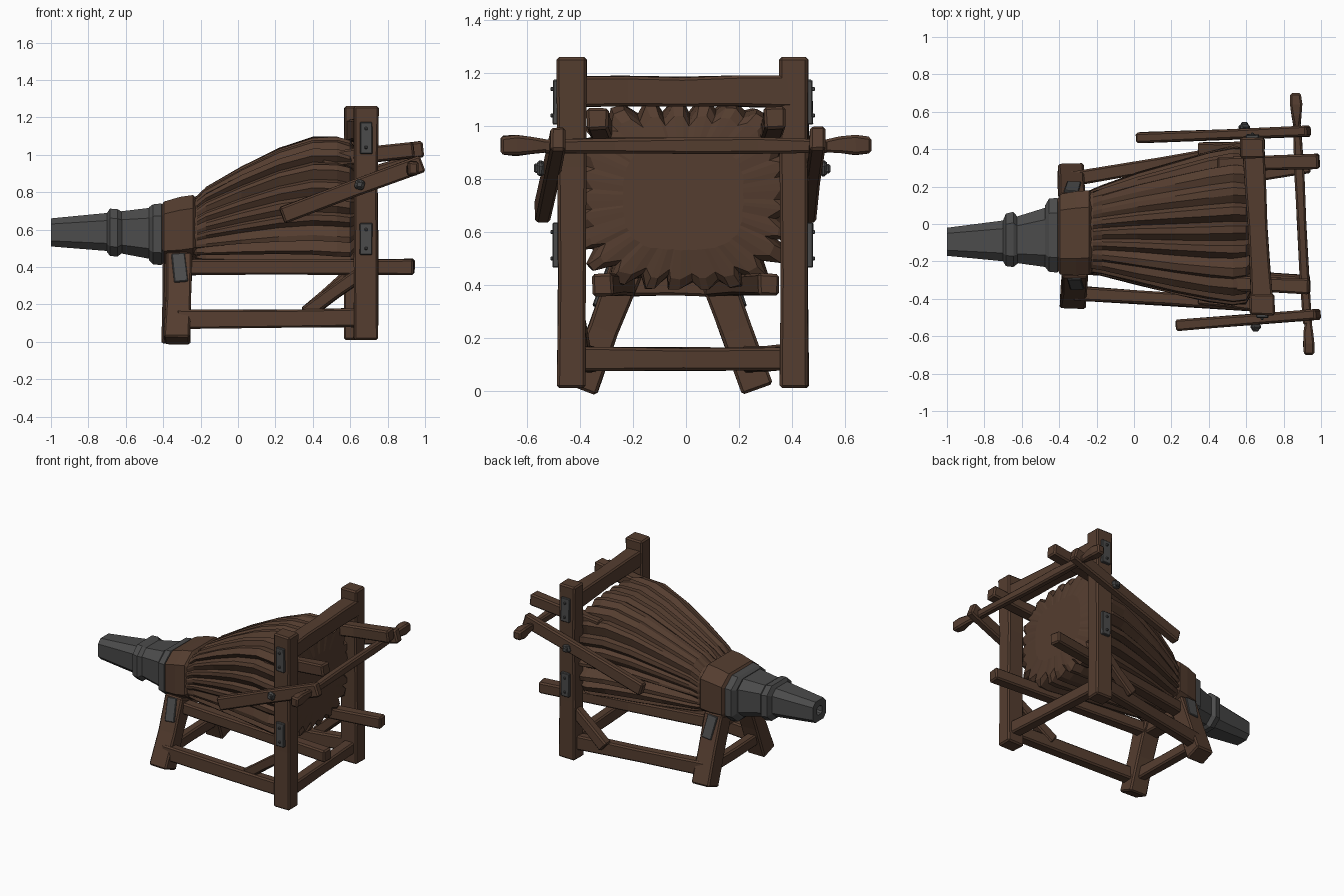
import bpy, bmesh, math, random
from mathutils import Vector

random.seed(4)
if "Cube" in bpy.data.objects:
    bpy.data.objects.remove(bpy.data.objects["Cube"], do_unlink=True)


def material(name, rgb):
    m = bpy.data.materials.new(name)
    m.use_nodes = True
    m.diffuse_color = (*rgb, 1)
    bsdf = m.node_tree.nodes["Principled BSDF"]
    bsdf.inputs["Base Color"].default_value = (*rgb, 1)
    bsdf.inputs["Roughness"].default_value = 0.9
    return m


BROWN = material("dark brown", (0.090, 0.047, 0.029))
IRON = material("dark iron", (0.070, 0.070, 0.070))


def finish(name, bm, mat, bevel=0.0):
    bmesh.ops.recalc_face_normals(bm, faces=bm.faces)
    mesh = bpy.data.meshes.new(name)
    bm.to_mesh(mesh)
    bm.free()
    mesh.materials.append(mat)
    ob = bpy.data.objects.new(name, mesh)
    bpy.context.collection.objects.link(ob)
    if bevel:
        mod = ob.modifiers.new("worn edges", "BEVEL")
        mod.width, mod.segments = bevel, 1
        mod.limit_method = "ANGLE"
        mod.angle_limit = math.radians(40)


def skin(bm, rings):
    """Join rings of points into a closed tube."""
    rows = [[bm.verts.new(p) for p in ring] for ring in rings]
    n = len(rows[0])
    for a, b in zip(rows, rows[1:]):
        for i in range(n):
            j = (i + 1) % n
            bm.faces.new((a[i], a[j], b[j], b[i]))
    bm.faces.new(rows[0])
    bm.faces.new(rows[-1])


def beam(name, p0, p1, w, h, mat=BROWN, up=(0, 0, 1), scales=(1, 0.95, 1), wobble=0.004, bevel=0.01):
    """Hand-hewn bar: w across, h along the up direction."""
    p0, p1 = Vector(p0), Vector(p1)
    d = (p1 - p0).normalized()
    side = d.cross(Vector(up)).normalized()
    top = side.cross(d)
    rings = []
    for k, s in enumerate(scales):
        c = p0.lerp(p1, k / (len(scales) - 1))
        rings.append([c + side * (a * w * s / 2 + random.uniform(-wobble, wobble))
                      + top * (b * h * s / 2 + random.uniform(-wobble, wobble))
                      for a, b in ((-1, -1), (1, -1), (1, 1), (-1, 1))])
    bm = bmesh.new()
    skin(bm, rings)
    finish(name, bm, mat, bevel)


def boxy_tube(name, sections, mat):
    """Square tube with chamfered corners along x; sections are x, y0, y1, z0, z1."""
    rings = []
    for x, y0, y1, z0, z1 in sections:
        ring = []
        for a, b in ((1, 1), (-1, 1), (-1, -1), (1, -1)):
            corner = [(a, b * 0.6), (a * 0.6, b)]
            for u, v in corner if a * b > 0 else corner[::-1]:
                ring.append(Vector((x, (y0 + y1 + u * (y1 - y0)) / 2, (z0 + z1 + v * (z1 - z0)) / 2)))
        rings.append(ring)
    bm = bmesh.new()
    skin(bm, rings)
    finish(name, bm, mat)


# Pleated bag: wide ridges and narrow valleys; columns are x, y0, y1, z0, z1, fold depth
PLEATS = 25
bag = [(-0.28, -0.25, 0.16, 0.44, 0.76, 0.0), (-0.22, -0.27, 0.19, 0.43, 0.78, 0.05),
       (-0.17, -0.28, 0.21, 0.42, 0.83, 0.08), (0.02, -0.33, 0.28, 0.41, 0.94, 0.10),
       (0.22, -0.38, 0.34, 0.40, 1.04, 0.10), (0.40, -0.42, 0.39, 0.39, 1.10, 0.10),
       (0.53, -0.44, 0.42, 0.38, 1.10, 0.11), (0.60, -0.43, 0.41, 0.38, 1.08, 0.13),
       (0.625, -0.38, 0.36, 0.42, 1.04, 0.10), (0.64, -0.24, 0.22, 0.53, 0.93, 0.02)]
depth = [random.uniform(0.6, 1.4) for _ in range(PLEATS)]
turn = [random.uniform(-0.03, 0.03) for _ in range(PLEATS * 3)]
rings = []
for x, y0, y1, z0, z1, fold in bag:
    ring = []
    for i in range(PLEATS * 3):
        a = 2 * math.pi * i / (PLEATS * 3) + turn[i]
        c, s = math.cos(a), math.sin(a)
        r = (abs(c) ** 3.2 + abs(s) ** 3.2) ** (-1 / 3.2)
        r *= 1 - (random.uniform(0, 0.02) if i % 3 else fold * depth[i // 3])
        ring.append(Vector((x, (y0 + y1 + r * c * (y1 - y0)) / 2, (z0 + z1 + r * s * (z1 - z0)) / 2)))
    rings.append(ring)
bm = bmesh.new()
skin(bm, rings)
finish("bellows_bag", bm, BROWN)

# Neck collar and iron nozzle with a small bore
boxy_tube("neck_collar", [(-0.41, -0.24, 0.13, 0.44, 0.73), (-0.395, -0.27, 0.16, 0.42, 0.75),
                          (-0.31, -0.275, 0.175, 0.42, 0.775), (-0.24, -0.27, 0.18, 0.43, 0.785),
                          (-0.22, -0.25, 0.16, 0.45, 0.76)], BROWN)
boxy_tube("nozzle", [(-0.93, -0.115, -0.075, 0.565, 0.605), (-1.0, -0.125, -0.065, 0.555, 0.615),
                     (-1.0, -0.17, -0.02, 0.51, 0.66), (-0.69, -0.20, 0.02, 0.485, 0.69),
                     (-0.40, -0.24, 0.11, 0.43, 0.725)], IRON)
boxy_tube("nozzle_band", [(-0.70, -0.20, 0.02, 0.48, 0.69), (-0.685, -0.225, 0.055, 0.46, 0.712),
                          (-0.645, -0.23, 0.065, 0.455, 0.71), (-0.62, -0.21, 0.035, 0.475, 0.695)], IRON)
boxy_tube("nozzle_flange", [(-0.475, -0.23, 0.10, 0.435, 0.72), (-0.455, -0.255, 0.135, 0.415, 0.735),
                            (-0.41, -0.26, 0.14, 0.41, 0.74), (-0.395, -0.23, 0.11, 0.43, 0.72)], IRON)

# Frame sides: s = -1 is the front side, s = 1 the back side
SIDES = {
    -1: dict(tag="front", post=(0.685, -0.432), foot=(-0.325, -0.398), head=-0.225, reach=0.94,
             lever=((0.235, -0.54, 0.675), (0.985, -0.485, 0.955)), bolt=(0.65, -0.545)),
    1: dict(tag="back", post=(0.633, 0.408), foot=(-0.34, 0.268), head=0.105, reach=0.99,
            lever=((0.02, 0.46, 0.675), (0.935, 0.497, 0.955)), bolt=(0.59, 0.515)),
}
for s, k in SIDES.items():
    tag = k["tag"]
    px, py = k["post"]
    fx, fy = k["foot"]
    beam(tag + "_post", (px, py, 0.01), (px, py, 1.26), 0.11, 0.132, up=(1, 0, 0), scales=(1, 0.97, 0.97, 1))
    beam(tag + "_leg", (fx, fy, 0.006), (fx + 0.01, k["head"], 0.46), 0.125, 0.14, up=(1, 0, 0))
    beam(tag + "_stretcher", (fx, fy - s * 0.03, 0.12), (px, py, 0.13), 0.075, 0.1)
    beam(tag + "_brace", (0.36, s * 0.40, 0.15), (px - 0.02, py, 0.37), 0.07, 0.075)
    beam(tag + "_lower_rail", (-0.35, k["head"], 0.40), (0.94, s * 0.315, 0.40), 0.08, 0.085)
    beam(tag + "_upper_rail", (0.45, s * 0.315, 0.97), (k["reach"], s * 0.335, 1.03), 0.08, 0.085)
    # Pumping lever with its pivot bolt
    beam(tag + "_lever", *k["lever"], 0.058, 0.092)
    bx, by = k["bolt"]
    beam(tag + "_pivot", (bx, py, 0.84), (bx, by + s * 0.03, 0.84), 0.035, 0.035, IRON, wobble=0.002, bevel=0.006)
    beam(tag + "_pivot_nut", (bx, by - s * 0.01, 0.84), (bx, by + s * 0.018, 0.84), 0.055, 0.055,
         IRON, up=(0.3, 0, 1), wobble=0.002, bevel=0.01)
    # Iron plates on the post and leg, post plates with two small rivets
    face = py + s * 0.06
    for label, z in (("upper", 1.09), ("lower", 0.55)):
        beam(f"{tag}_{label}_plate", (px, face, z - 0.085), (px, face, z + 0.085), 0.022, 0.068,
             IRON, up=(1, 0, 0), scales=(1, 1), wobble=0.003, bevel=0.004)
        for dz in (-0.05, 0.05):
            beam(f"{tag}_{label}_rivet", (px, face, z + dz), (px, face + s * 0.02, z + dz), 0.018, 0.018,
                 IRON, scales=(1, 0.8), wobble=0, bevel=0.003)
    slope = (k["head"] - fy) / 0.454
    low, high = (fy + slope * z + s * 0.068 for z in (0.32, 0.47))
    beam(tag + "_leg_plate", (fx + 0.02, low, 0.32), (fx + 0.005, high, 0.47), 0.022, 0.075,
         IRON, up=(1, 0, 0), scales=(1, 1), wobble=0.003, bevel=0.004)

# Cross members joining both sides
beam("top_crossbar", (0.685, -0.43, 1.13), (0.64, 0.40, 1.13), 0.115, 0.12, scales=(1, 0.97, 0.92, 0.97, 1))
beam("rear_stretcher", (0.685, -0.43, 0.12), (0.633, 0.40, 0.12), 0.08, 0.09)
beam("neck_stretcher", (-0.325, -0.35, 0.12), (-0.34, 0.23, 0.12), 0.07, 0.085)
beam("neck_support", (-0.32, -0.22, 0.40), (-0.33, 0.11, 0.40), 0.11, 0.085)

# Pump handle with a flared grip at each end
beam("handle_bar", (0.928, -0.54, 0.925), (0.87, 0.54, 0.925), 0.05, 0.058, scales=(0.9, 1.05, 1, 1.05, 0.9))
for s, tag in ((-1, "front"), (1, "back")):
    x = 0.9 - s * 0.03
    beam(tag + "_handle_grip", (x, s * 0.52, 0.925), (x - s * 0.007, s * 0.70, 0.928), 0.06, 0.074,
         scales=(0.6, 0.85, 1.05, 0.9))
